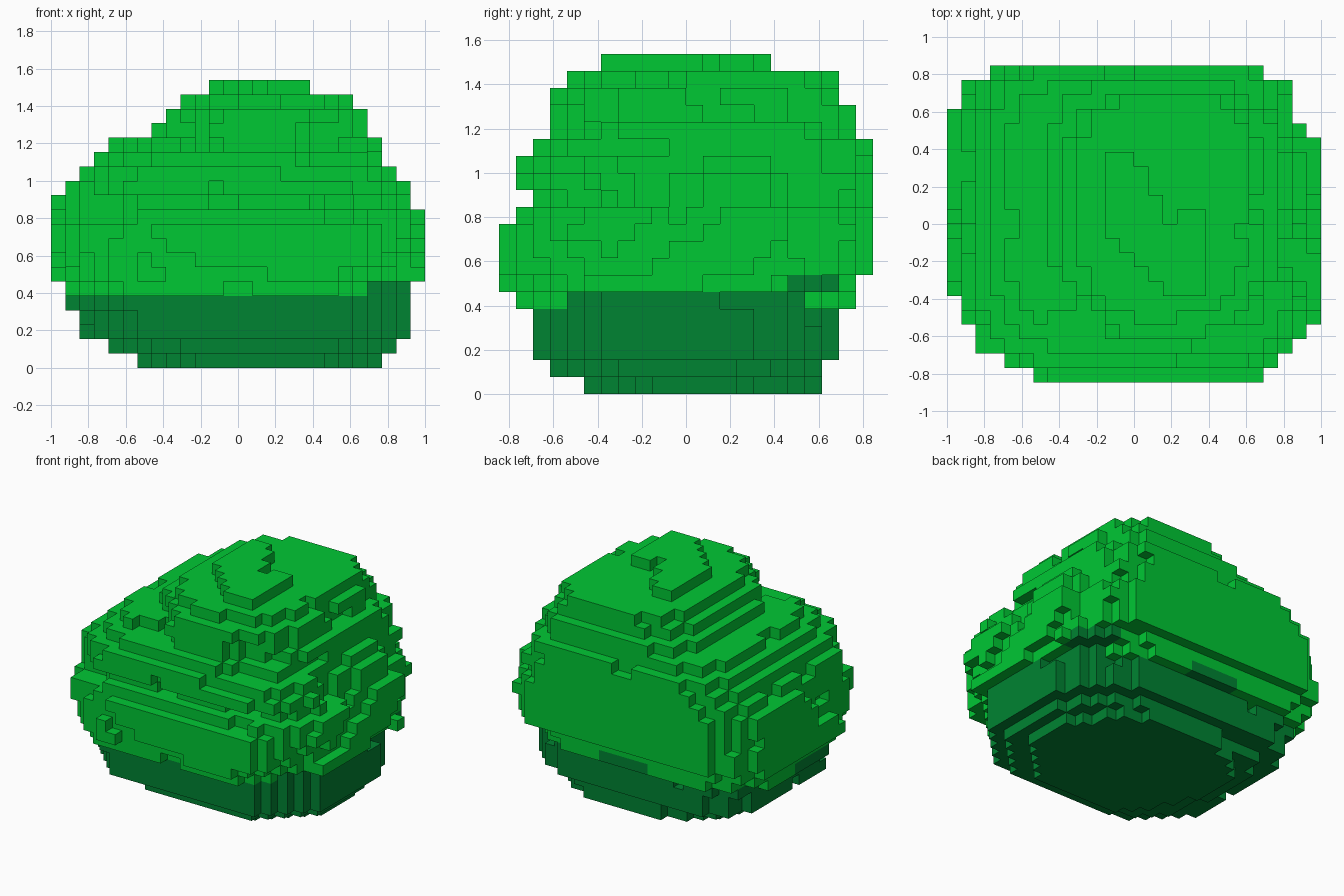
import bpy, bmesh, math
from mathutils import Vector, noise

if "Cube" in bpy.data.objects:
    bpy.data.objects.remove(bpy.data.objects["Cube"])

V = 2 / 26          # edge length of one voxel
TOP = 19            # layer of the crooked crest

# Side profile at key layers, in voxels: layer, x min, x max, y min, y max
PROFILE = [
    (0, -7, 10, -6, 8),
    (1, -9, 11, -8, 8),
    (2, -11, 12, -9, 9),
    (3, -11, 12, -9, 9),
    (4, -12, 12, -9, 9),
    (6, -13, 13, -11, 10),
    (7, -13, 13, -11, 11),
    (9, -13, 13, -11, 11),
    (10, -13, 13, -10, 11),
    (11, -13, 12, -9, 11),
    (12, -12, 12, -10, 11),
    (14, -10, 10, -9, 11),
    (15, -9, 10, -8, 10),
    (16, -6, 9, -8, 10),
    (17, -5, 9, -8, 9),
    (18, -4, 8, -7, 9),
]


def extent(k):
    """Interpolate the profile at layer k."""
    for a, b in zip(PROFILE, PROFILE[1:]):
        if a[0] <= k <= b[0]:
            t = (k - a[0]) / (b[0] - a[0])
            return [round(p + (q - p) * t) for p, q in zip(a[1:], b[1:])]


def filled(i, j, k):
    """Is the voxel with lower corner (i, j, k) part of the bush?"""
    if k == TOP:
        return -2 <= i < 5 and max(-5, -3 - i) <= j < (min(5, 4 - 2 * i) if i < 3 else 1)
    x0, x1, y0, y1 = extent(k)
    x, y = i + .5, j + .5
    if not (x0 < x < x1 and y0 < y < y1):
        return False
    # rounded corners, widest at the front left, tightest at the back left
    left, front = x < (x0 + x1) / 2, y < (y0 + y1) / 2
    if front:
        r = (8.5 if 6 <= k <= 10 else 7 if k < 6 else 6) if left else (7 if k < 10 else 6)
    elif left:
        r = 5
    else:
        r = 8 if k < 6 else 6 if k < 14 else 4.5
    dx = (x0 - x if left else x - x1) + r
    dy = (y0 - y if front else y - y1) + r
    if dx > 0 and dy > 0:
        depth = r - math.hypot(dx, dy)
    else:
        depth = r - max(dx, dy)
    # leafy dents: rough on the front and right, calm on the left and back
    rough = 1.0 if k < 5 else (3.0 if front or (not left and dx > dy) else 1.0)
    dent = rough * max(0, noise.noise(Vector((i * .21 + 3.3, j * .21 + 1.7, k * .37 + .4))))
    return depth > dent


def dark_layers(i, j):
    """Height of the dark base: a little higher and ragged on the right and back."""
    n = noise.noise(Vector((i * .3 + 9.1, j * .3 + 4.2, .5)))
    if i > 8:
        return 6 + (n > .12 and i < 12)
    if j > 7 and i > -4:
        return 5 + (n > 0)
    return 4 if n < -.35 else 5


def material(name, colour):
    m = bpy.data.materials.new(name)
    m.diffuse_color = (*colour, 1)
    m.use_nodes = True
    m.node_tree.nodes["Principled BSDF"].inputs["Base Color"].default_value = m.diffuse_color
    return m


cells = {(i, j, k) for i in range(-13, 13) for j in range(-11, 11)
         for k in range(TOP + 1) if filled(i, j, k)}

# Skin the voxels with their exposed faces only
bm = bmesh.new()
verts = {}


def vert(p):
    if p not in verts:
        verts[p] = bm.verts.new([n * V for n in p])
    return verts[p]


for c in sorted(cells):
    for axis in range(3):
        for side in (0, 1):
            nb = list(c)
            nb[axis] += 2 * side - 1
            if tuple(nb) in cells:
                continue
            quad = []
            for u, w in ((0, 0), (1, 0), (1, 1), (0, 1)):
                p = list(c)
                p[axis] += side
                p[(axis + 1) % 3] += u
                p[(axis + 2) % 3] += w
                quad.append(vert(tuple(p)))
            f = bm.faces.new(quad if side else quad[::-1])
            f.material_index = int(c[2] < dark_layers(c[0], c[1]))

mesh = bpy.data.meshes.new("bush")
bm.to_mesh(mesh)
bm.free()
mesh.materials.append(material("leaf green", (0, .58, .034)))
mesh.materials.append(material("dark green", (0, .227, .032)))
bush = bpy.data.objects.new("bush", mesh)
bpy.context.collection.objects.link(bush)
